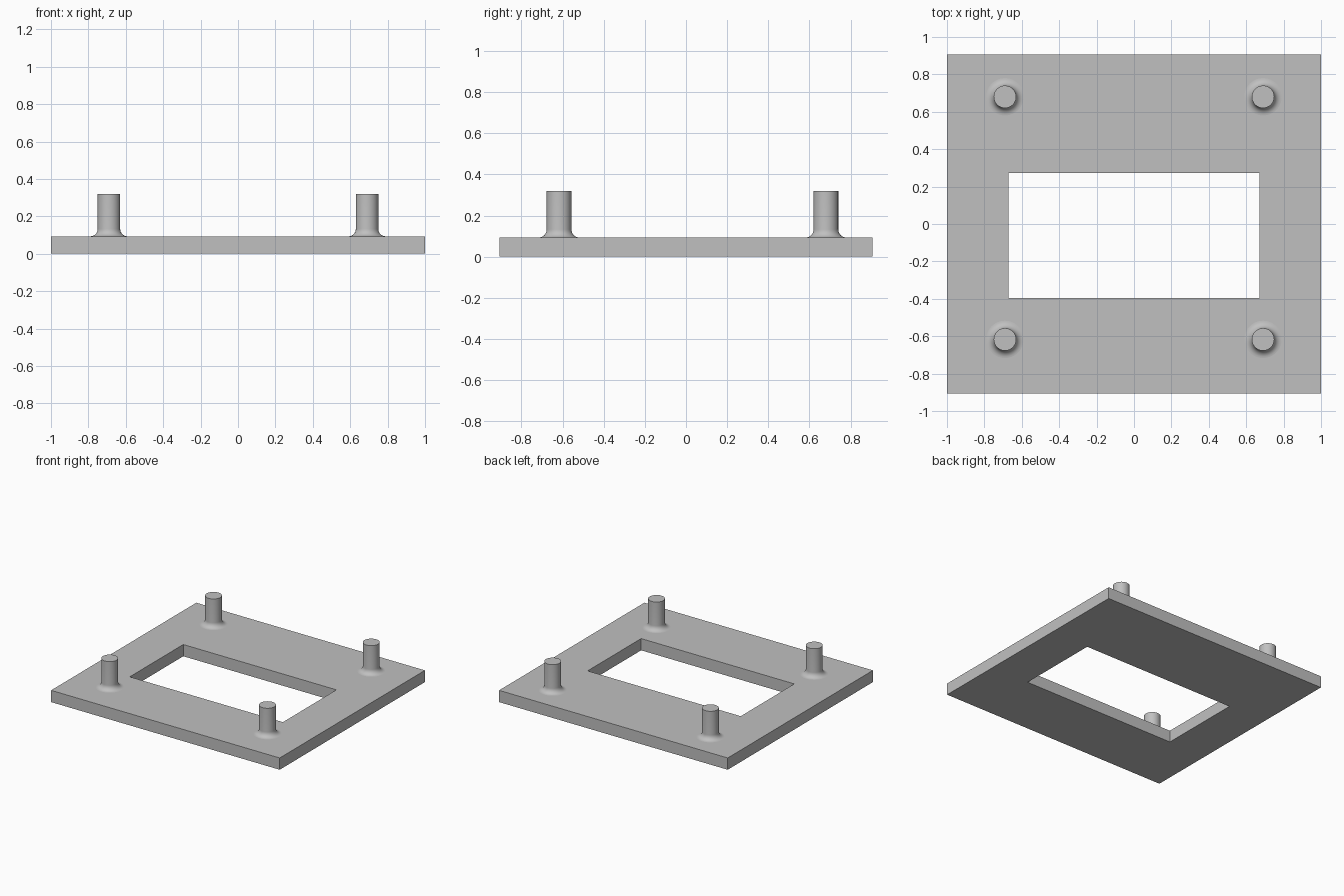
import bpy
import bmesh
from math import sin, cos, pi, radians
from mathutils import Vector

if "Cube" in bpy.data.objects:
    bpy.data.objects.remove(bpy.data.objects["Cube"], do_unlink=True)

PLATE_TOP = 0.093
PEG_TOP = 0.32
PEG_RADIUS = 0.06
FILLET = 0.04

grey = bpy.data.materials.new("plain grey")
grey.use_nodes = True
colour = (0.53, 0.53, 0.53, 1)
grey.diffuse_color = colour
grey.node_tree.nodes["Principled BSDF"].inputs["Base Color"].default_value = colour


def make_object(name, bm, location=(0, 0, 0)):
    bmesh.ops.recalc_face_normals(bm, faces=bm.faces)
    mesh = bpy.data.meshes.new(name)
    bm.to_mesh(mesh)
    bm.free()
    mesh.materials.append(grey)
    obj = bpy.data.objects.new(name, mesh)
    obj.location = location
    bpy.context.collection.objects.link(obj)
    return obj


def rectangle(bm, x, y_min, y_max):
    corners = [(-x, y_min), (x, y_min), (x, y_max), (-x, y_max)]
    return [bm.verts.new((cx, cy, 0)) for cx, cy in corners]


# Base plate: a flat ring around the window, extruded upwards
bm = bmesh.new()
outer = rectangle(bm, 1, -0.907, 0.907)
inner = rectangle(bm, 0.67, -0.396, 0.273)
for i in range(4):
    j = (i + 1) % 4
    bm.faces.new((outer[i], outer[j], inner[j], inner[i]))
raised = bmesh.ops.extrude_face_region(bm, geom=bm.faces[:], use_keep_orig=True)
top_verts = [v for v in raised["geom"] if isinstance(v, bmesh.types.BMVert)]
bmesh.ops.translate(bm, verts=top_verts, vec=(0, 0, PLATE_TOP))
make_object("base_plate", bm)


# Pegs: a lathed profile with a rounded fillet at the foot
def make_peg(name, x, y):
    bm = bmesh.new()
    profile = []
    for i in range(9):
        a = pi / 2 * i / 8
        profile.append((PEG_RADIUS + FILLET * (1 - sin(a)), FILLET * (1 - cos(a))))
    height = PEG_TOP - PLATE_TOP
    profile += [(PEG_RADIUS, height), (0, height)]
    verts = [bm.verts.new((r, 0, z)) for r, z in profile]
    edges = [bm.edges.new(pair) for pair in zip(verts, verts[1:])]
    bmesh.ops.spin(bm, geom=verts + edges, cent=(0, 0, 0), axis=(0, 0, 1),
                   angle=2 * pi, steps=48, use_duplicate=False)
    bmesh.ops.remove_doubles(bm, verts=bm.verts, dist=0.0001)
    # Merge the top fan into one flat cap
    centre = min(bm.verts, key=lambda v: (v.co - Vector((0, 0, height))).length)
    bmesh.ops.dissolve_verts(bm, verts=[centre])
    return make_object(name, bm, (x, y, PLATE_TOP))


bpy.ops.object.select_all(action="DESELECT")
for side, x in (("left", 0.69), ("right", -0.69)):
    for end, y in (("front", -0.617), ("back", 0.68)):
        peg = make_peg(f"{end}_{side}_peg", x, y)
        peg.select_set(True)
        bpy.context.view_layer.objects.active = peg
bpy.ops.object.shade_smooth_by_angle(angle=radians(35))
